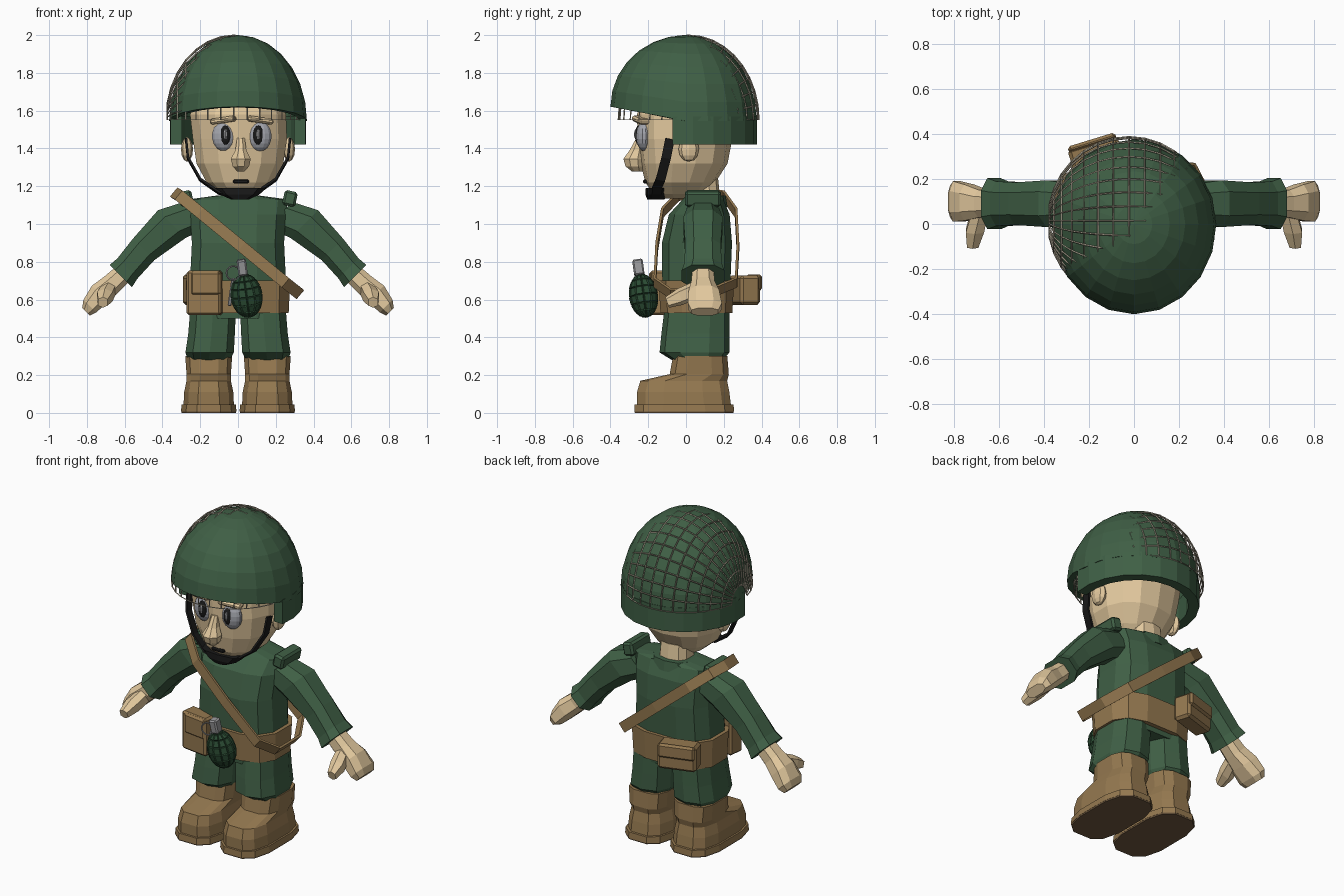
import bpy, bmesh
from math import sin, cos, pi, sqrt, radians
from mathutils import Vector, Matrix

if "Cube" in bpy.data.objects:
    bpy.data.objects.remove(bpy.data.objects["Cube"])


def material(name, r, g, b):
    m = bpy.data.materials.new(name)
    m.diffuse_color = (r, g, b, 1)
    m.use_nodes = True
    m.node_tree.nodes["Principled BSDF"].inputs["Base Color"].default_value = m.diffuse_color
    return m


GREEN = material("green_cloth", 0.05, 0.115, 0.06)
DARK_GREEN = material("dark_green", 0.025, 0.075, 0.035)
SKIN = material("skin", 0.76, 0.58, 0.34)
TAN = material("tan_leather", 0.30, 0.19, 0.08)
DARK_TAN = material("sole_brown", 0.16, 0.10, 0.05)
BLACK = material("black", 0.01, 0.01, 0.01)
EYE = material("eye_grey", 0.36, 0.37, 0.41)
STEEL = material("steel", 0.32, 0.32, 0.33)
CORD = material("net_cord", 0.42, 0.38, 0.29)


def finish(name, bm, mat):
    bmesh.ops.recalc_face_normals(bm, faces=bm.faces[:])
    me = bpy.data.meshes.new(name)
    bm.to_mesh(me)
    bm.free()
    me.materials.append(mat)
    ob = bpy.data.objects.new(name, me)
    bpy.context.collection.objects.link(ob)
    return ob


def skin_rings(bm, rings, closed=True):
    for a, b in zip(rings, rings[1:]):
        n = len(a)
        for i in range(n if closed else n - 1):
            j = (i + 1) % n
            bm.faces.new((a[i], a[j], b[j], b[i]))


def loft(name, mat, rings, n=10, axis=(0, 0, 1), ref=(1, 0, 0), p=0.75):
    """rings: (x, y, z, half width along ref, half width across it)"""
    u = Vector(ref).normalized()
    v = Vector(axis).normalized().cross(u)
    power = lambda c: (1 if c > 0 else -1) * abs(c) ** p
    bm = bmesh.new()
    loops = []
    for x, y, z, a, b in rings:
        ang = [2 * pi * (i + 0.5) / n for i in range(n)]
        loops.append([bm.verts.new(Vector((x, y, z)) + u * a * power(cos(t)) + v * b * power(sin(t))) for t in ang])
    skin_rings(bm, loops)
    bm.faces.new(loops[0])
    bm.faces.new(loops[-1])
    return finish(name, bm, mat)


def ball(name, mat, loc, radii, seg=10, rows=7):
    bm = bmesh.new()
    bmesh.ops.create_uvsphere(bm, u_segments=seg, v_segments=rows, radius=1,
                              matrix=Matrix.LocRotScale(Vector(loc), None, Vector(radii)))
    return finish(name, bm, mat)


def box(name, mat, loc, size, rot=(0, 0, 0), bevel=0.01):
    bm = bmesh.new()
    bmesh.ops.create_cube(bm, size=1, matrix=Matrix.Diagonal((*size, 1)))
    bmesh.ops.bevel(bm, geom=bm.edges[:], offset=bevel, segments=1, affect='EDGES')
    ob = finish(name, bm, mat)
    ob.location = loc
    ob.rotation_euler = [radians(r) for r in rot]
    return ob


def ribbon(name, mat, pts, across, width, thick, closed=False):
    w = Vector(across).normalized() * width / 2
    bm = bmesh.new()
    rows = [[bm.verts.new(Vector(q) + w * s) for q in pts] for s in (-1, 1)]
    skin_rings(bm, rows, closed)
    ob = finish(name, bm, mat)
    solid(ob, thick, 0)
    return ob


def solid(ob, thick, offset=-1):
    m = ob.modifiers.new("thickness", 'SOLIDIFY')
    m.thickness, m.offset = thick, offset


# Helmet dome with a raised front brim, and the lower back skirt
def helmet_point(t, h):
    ry = 0.40 if sin(t) < 0 else 0.375
    y = ry * sin(t)
    base = 1.545 - 0.19 * y if y < 0 else 1.545
    return Vector((0.365 * cos(t) * cos(h), y * cos(h), base + (2.0 - base) * sin(h)))


bm = bmesh.new()
N = 20
rows = [[bm.verts.new(helmet_point(2 * pi * i / N, h * pi / 14)) for i in range(N)] for h in range(7)]
skin_rings(bm, rows)
top = bm.verts.new((0, 0, 2.0))
for i in range(N):
    bm.faces.new((rows[-1][i], rows[-1][(i + 1) % N], top))
solid(finish("helmet_shell", bm, GREEN), 0.035)

bm = bmesh.new()
arc = [radians(-11 + 202 * i / 12) for i in range(13)]
rows = [[bm.verts.new((0.363 * cos(t), 0.375 * sin(t), z)) for t in arc] for z in (1.42, 1.57)]
skin_rings(bm, rows, False)
solid(finish("helmet_skirt", bm, GREEN), 0.06)

# Helmet net: half ellipsoid with its poles at the sides, pushed to the left and back
bm = bmesh.new()
rows = []
for j in range(1, 16):
    f = pi * j / 16
    rows.append([bm.verts.new((-0.022 - 0.36 * cos(f), 0.014 - 0.372 * sin(f) * cos(pi * i / 18),
                               1.55 + 0.449 * sin(f) * sin(pi * i / 18))) for i in range(19)])
skin_rings(bm, rows, False)
wire = finish("helmet_net", bm, CORD).modifiers.new("wire", 'WIREFRAME')
wire.thickness = 0.008

# Head, neck and nose
loft("head", SKIN, [(0.01, -0.04, 1.135, .05, .09), (0.01, -0.035, 1.16, .11, .14), (0.01, -0.03, 1.22, .18, .185),
                    (0.01, -0.01, 1.32, .235, .23), (0.01, -0.005, 1.45, .255, .25), (0, 0, 1.58, .26, .26),
                    (0, 0, 1.72, .2, .2)], 14, p=0.9)
loft("neck", SKIN, [(0, 0.1, 1.05, .1, .09), (0, 0.08, 1.24, .09, .09)], 10)
loft("nose", SKIN, [(.015, -.245, 1.455, .022, .02), (.015, -.262, 1.39, .032, .04), (.015, -.278, 1.345, .057, .058),
                    (.015, -.272, 1.305, .047, .052), (.015, -.258, 1.278, .02, .03)], 8, p=1)
box("mouth", BLACK, (0.015, -0.212, 1.225), (0.085, 0.03, 0.02), bevel=0.006)

for s, side in ((-1, "left"), (1, "right")):
    # Eyes, lids and ears
    x = 0.02 + 0.095 * s
    ball(side + "_eye", EYE, (x, -0.222, 1.465), (.064, .042, .08), 14, 9)
    ball(side + "_iris", BLACK, (x - 0.008 * s, -0.252, 1.47), (.03, .018, .052), 10, 7)
    ball(side + "_pupil", STEEL, (x - 0.008 * s, -0.262, 1.475), (.012, .013, .03), 8, 5)
    box(side + "_eyelid", SKIN, (x, -0.235, 1.55), (.14, .07, .03), (0, 8 * s, 18 * s), .01)
    ball(side + "_ear", SKIN, (0.27 * s, 0.015, 1.395), (.032, .055, .065), 8, 6)

    # Sleeve, shoulder tab, hand and thumb
    ax = (0.7 * s, 0, -0.7)
    loft(side + "_sleeve", GREEN, [(.22 * s, .09, 1.05, .09, .10), (.35 * s, .09, 1.0, .11, .11),
                                   (.50 * s, .09, .865, .1, .085), (.585 * s, .09, .765, .105, .08),
                                   (.62 * s, .09, .725, .12, .088)], 8, ax, (0, 1, 0))
    box(side + "_shoulder_tab", GREEN, (.275 * s, .09, 1.135), (.07, .19, .08), (0, 12 * s, 0), .012)
    loft(side + "_hand", SKIN, [(.60 * s, .09, .745, .06, .055), (.67 * s, .09, .68, .065, .06),
                                (.73 * s, .095, .63, .085, .065), (.785 * s, .10, .565, .095, .05),
                                (.805 * s, .10, .535, .075, .03)], 8, ax, (0, 1, 0))
    loft(side + "_thumb", SKIN, [(.68 * s, .07, .66, .04, .045), (.705 * s, -.03, .615, .045, .045),
                                 (.715 * s, -.10, .585, .028, .03)], 6, (0, -1, -.35), (1, 0, 0))

    # Trouser leg
    loft(side + "_trouser_leg", GREEN, [(.155 * s, .06, .28, .115, .135), (.15 * s, .045, .32, .133, .185),
                                        (.14 * s, .05, .42, .128, .18), (.13 * s, .06, .58, .125, .17)], 10)
    # Boot and sole
    loft(side + "_boot", TAN, [(.155 * s, -.01, .03, .137, .255), (.155 * s, -.015, .11, .133, .25),
                               (.155 * s, -.012, .17, .12, .235), (.155 * s, .07, .205, .12, .16),
                               (.155 * s, .075, .30, .127, .147)], 12, p=0.65)
    loft(side + "_boot_sole", TAN, [(.155 * s, -.01, .008, .15, .27), (.155 * s, -.01, .045, .147, .268)], 12, p=0.65)
    loft(side + "_sole_bottom", DARK_TAN, [(.155 * s, -.01, 0, .147, .267), (.155 * s, -.01, .009, .149, .269)], 12, p=0.65)

# Chin strap and cup
half = [(.275, -.085, 1.45), (.265, -.105, 1.35), (.2, -.135, 1.235), (.1, -.165, 1.165)]
chin = [(-x, y, z) for x, y, z in half] + [(0, -.175, 1.142)] + half[::-1]
ribbon("chin_strap", BLACK, chin, (0, 0.97, -0.22), .05, .012)
loft("chin_cup", BLACK, [(.01, -.16, 1.13, .05, .045), (.01, -.155, 1.155, .105, .06),
                         (.01, -.15, 1.19, .145, .063)], 10)

# Jacket
loft("jacket", GREEN, [(0, .05, .50, .25, .17), (0, .055, .70, .26, .185), (0, .058, .9, .25, .19),
                       (0, .07, 1.05, .26, .165), (0, .09, 1.13, .27, .11), (0, .1, 1.15, .12, .1)], 12, p=0.7)
loft("collar", GREEN, [(0, .1, 1.09, .15, .12), (0, .11, 1.15, .12, .1)], 10)

# Belt and its pouches
loft("belt", TAN, [(0, .055, .53, .275, .195), (0, .055, .70, .283, .205)], 12, p=0.7)
box("front_pouch", TAN, (-.175, -.13, .635), (.185, .1, .235), (0, 0, -8), .012)
box("front_pouch_flap", TAN, (-.172, -.175, .685), (.16, .025, .125), (0, 0, -8), .012)
box("back_pouch", TAN, (-.17, .31, .65), (.23, .11, .155), (0, 0, 17), .015)
box("back_pouch_flap", TAN, (-.186, .36, .69), (.22, .03, .085), (0, 0, 17), .012)

# Shoulder strap: a tilted loop from left shoulder to right hip
loop = [(-.335, .09, 1.165), (-.31, -.04, 1.15), (-.2, -.125, 1.06), (.02, -.155, .88), (.25, -.165, .69),
        (.325, -.08, .63), (.325, .12, .63), (.25, .265, .69), (.02, .275, .88), (-.2, .265, 1.06), (-.31, .2, 1.15)]
ribbon("shoulder_strap", TAN, loop, (.57, 0, .68), .062, .014, True)

# Grenade: raised segments, cap, lever and pull ring
bm = bmesh.new()
bmesh.ops.create_uvsphere(bm, u_segments=12, v_segments=8, radius=1)
bmesh.ops.scale(bm, vec=(.08, .072, .112), verts=bm.verts[:])
bmesh.ops.inset_individual(bm, faces=bm.faces[:], thickness=.004, depth=.007)
body = finish("grenade_body", bm, DARK_GREEN)
body.location = (.045, -.225, .62)
body.rotation_euler = (radians(8), radians(-8), 0)
box("grenade_cap", STEEL, (.022, -.252, .77), (.05, .055, .085), (8, -8, 0), .008)
box("grenade_lever", STEEL, (-.035, -.215, .64), (.02, .03, .15), (0, 8, 0), .005)
bpy.ops.mesh.primitive_torus_add(major_radius=.037, minor_radius=.0045, major_segments=18, minor_segments=6,
                                 location=(-.025, -.262, .74), rotation=(pi / 2, 0, 0.2))
ring = bpy.context.object
ring.name = "grenade_pull_ring"
ring.data.materials.append(STEEL)
